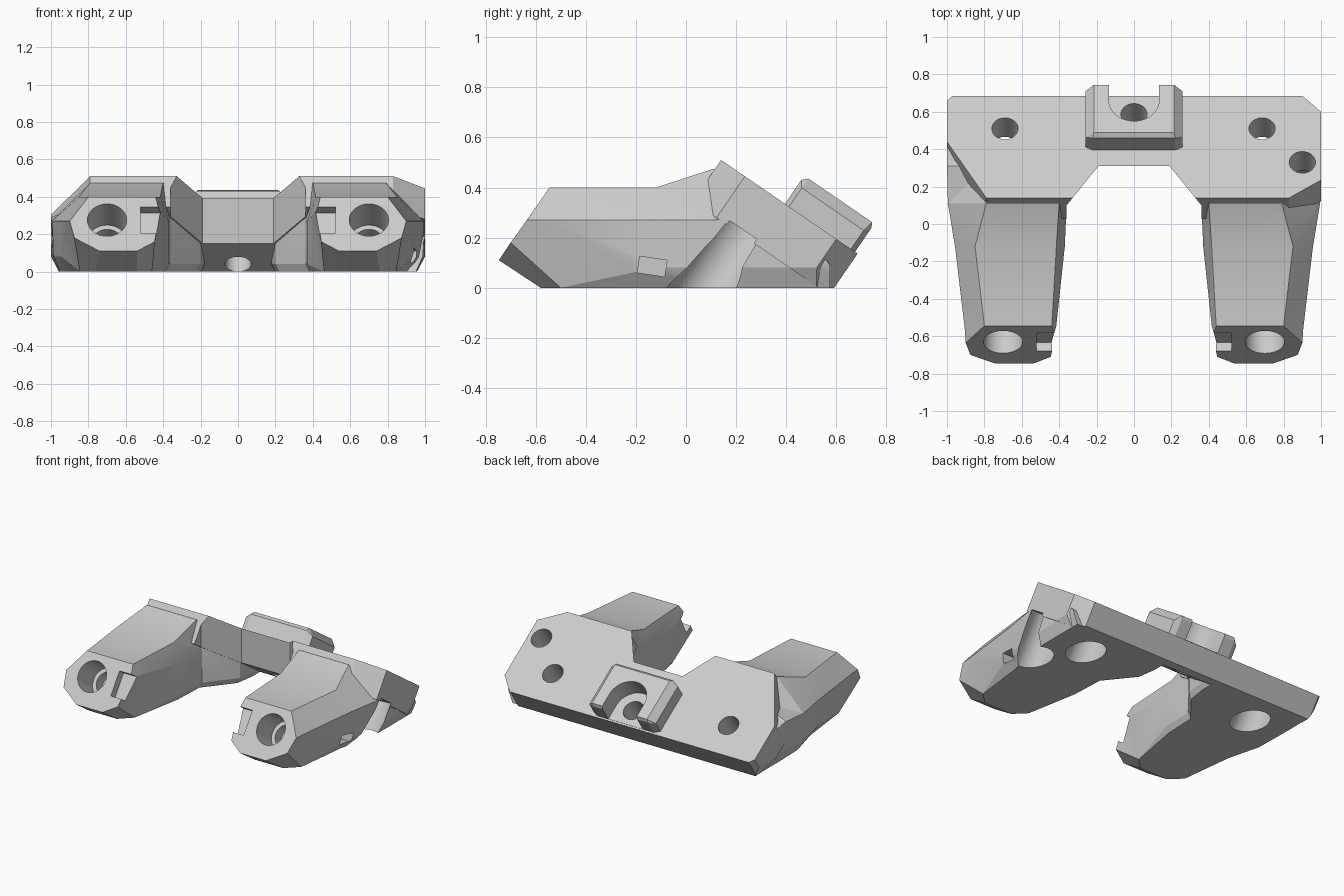
import bpy, bmesh, math
from mathutils import Vector, Matrix

if "Cube" in bpy.data.objects:
    bpy.data.objects.remove(bpy.data.objects["Cube"], do_unlink=True)

grey = bpy.data.materials.new("light_grey")
grey.use_nodes = True
grey.diffuse_color = (0.6, 0.6, 0.6, 1)
grey.node_tree.nodes["Principled BSDF"].inputs["Base Color"].default_value = (0.6, 0.6, 0.6, 1)

# Sloped frame: x across, y down the plate, z along its normal
C, S = 0.825, 0.566
PLATE = Matrix(((1, 0, 0, 0), (0, C, S, 0.14), (0, -S, C, 0.51), (0, 0, 0, 1)))


def down(y):
    """Distance down the plate for a plan position y."""
    return (y - 0.14) / C


def finish(name, bm, matrix=None):
    if matrix:
        bm.transform(matrix)
    bmesh.ops.recalc_face_normals(bm, faces=bm.faces[:])
    mesh = bpy.data.meshes.new(name)
    bm.to_mesh(mesh)
    bm.free()
    mesh.materials.append(grey)
    ob = bpy.data.objects.new(name, mesh)
    bpy.context.collection.objects.link(ob)
    return ob


def hull(name, points, matrix=None):
    bm = bmesh.new()
    for p in points:
        bm.verts.new(p)
    res = bmesh.ops.convex_hull(bm, input=bm.verts[:])
    loose = [v for v in bm.verts if not v.link_faces]
    bmesh.ops.delete(bm, geom=loose, context='VERTS')
    bmesh.ops.dissolve_limit(bm, angle_limit=0.01, verts=bm.verts[:], edges=bm.edges[:])
    return finish(name, bm, matrix)


def box(name, lo, hi, matrix=None):
    return hull(name, [(x, y, z) for x in (lo[0], hi[0]) for y in (lo[1], hi[1])
                       for z in (lo[2], hi[2])], matrix)


def prism(name, outline, z0, z1, matrix=None):
    bm = bmesh.new()
    face = bm.faces.new([bm.verts.new((x, y, z0)) for x, y in outline])
    ext = bmesh.ops.extrude_face_region(bm, geom=[face])
    bmesh.ops.translate(bm, vec=(0, 0, z1 - z0),
                        verts=[g for g in ext["geom"] if isinstance(g, bmesh.types.BMVert)])
    return finish(name, bm, matrix)


def cylinder(name, x, y, r, z0, z1, matrix):
    turn = [2 * math.pi * i / 40 for i in range(40)]
    return prism(name, [(x + r * math.cos(a), y + r * math.sin(a)) for a in turn], z0, z1, matrix)


def loft(name, rings, side):
    bm = bmesh.new()
    loops = [[bm.verts.new((side * x, y, z)) for x, y, z in ring] for ring in rings]
    for a, b in zip(loops, loops[1:]):
        for i in range(len(a)):
            j = (i + 1) % len(a)
            bm.faces.new((a[i], a[j], b[j], b[i]))
    bm.faces.new(loops[0])
    bm.faces.new(loops[-1])
    bmesh.ops.triangulate(bm, faces=[f for f in bm.faces if len(f.verts) == 4])
    return finish(name, bm)


def combine(target, other, operation):
    mod = target.modifiers.new("join", 'BOOLEAN')
    mod.operation, mod.solver, mod.object = operation, 'EXACT', other
    bpy.context.view_layer.objects.active = target
    bpy.ops.object.modifier_apply(modifier=mod.name)
    bpy.data.objects.remove(other, do_unlink=True)


# Sloped back plate with clipped corners
outline = [(-1, .66), (-.97, .685), (.9, .685), (1, .6), (1, .235), (.83, .14), (-.79, .14), (-1, .44)]
bracket = hull("bracket", [(x, down(y), w) for x, y in outline for w in (0, -0.2)], PLATE)


# Legs: slanted octagonal end, then sections running back under the plate
def section(y, top, mid, low, top_out, out, base_out, base_in, inner, top_in):
    return [(top_out, y, top), (out, y, mid), (out - 0.01, y, low), (base_out, y, 0),
            (base_in, y, 0), (inner, y, low * 0.5), (inner, y, mid), (top_in, y, top)]


end = [(.80, -.545, .40), (.90, -.635, .27), (.875, -.70, .18), (.74, -.747, .11),
       (.54, -.747, .11), (.445, -.71, .16), (.42, -.60, .32), (.44, -.545, .40)]
toe = [(.805, -.5, .40), (.905, -.56, .27), (.845, -.5, 0), (.76, -.58, 0),
       (.54, -.58, 0), (.46, -.5, 0), (.415, -.54, .32), (.437, -.5, .40)]
rings = [end, toe,
         section(-.12, .40, .27, .08, .85, .957, .89, .39, .37, .415),
         section(.11, .475, .27, .08, .79, .995, .95, .38, .36, .40),
         section(.31, .375, .29, .08, .79, 1, .955, .22, .2, .24),
         section(.44, .29, .27, .08, .79, 1, .955, .2, .18, .22),
         section(.575, .1, .09, .06, .79, .99, .955, .2, .18, .22)]
for side in (-1, 1):
    combine(bracket, loft("leg", rings, side), 'UNION')

# Gap between the legs
gap = [(-.36, -1), (.36, -1), (.36, .1), (.19, .31), (-.19, .31), (-.36, .1)]
combine(bracket, prism("gap", gap, -1, 1), 'DIFFERENCE')

# Centre mount with chamfered rim and a U-shaped slot
v0, v1 = 0.309, 0.648
mount = hull("mount", [(s * u, v, w) for s in (-1, 1) for u, a, b, w in
                       ((.26, v0 + .02, v1 - .02, -.05), (.22, v0, v1, -.05),
                        (.26, v0 + .02, v1 - .02, .09), (.22, v0, v1, .115),
                        (.215, v0 + .02, v1 - .01, .136))
                       for v in (a, b)], PLATE)
arc = [math.pi + math.pi * i / 20 for i in range(21)]
vc = down(0.585)
slot = [(.135 * math.cos(a), vc + .135 * math.sin(a)) for a in arc] + [(.135, 1), (-.135, 1)]
combine(mount, prism("slot", slot, 0.002, 0.5, PLATE), 'DIFFERENCE')
combine(bracket, mount, 'UNION')

# Trim everything below the base and chamfer the lower outer edges
combine(bracket, box("ground_trim", (-2, -2, -1), (2, 2, 0)), 'DIFFERENCE')
for s in (-1, 1):
    wedge = [(s * x, y, z) for x, z in ((1.01, .1), (.955, -.005), (1.1, -.005)) for y in (.1, .9)]
    combine(bracket, hull("edge_trim", wedge), 'DIFFERENCE')

# Screw holes through the plate, counterbored from below
for x, y, bored in ((-.69, .51, True), (.685, .51, True), (.9, .33, True), (0, .585, False)):
    combine(bracket, cylinder("screw_hole", x, down(y), .07, -.5, .1, PLATE), 'DIFFERENCE')
    if bored:
        combine(bracket, cylinder("counterbore", x, down(y), .12, -.9, -.18, PLATE), 'DIFFERENCE')

# Stepped bores and side catches in the leg ends
for s in (-1, 1):
    # End frame: x across, y up the end face, z outward
    END = Matrix(((1, 0, 0, s * .7), (0, S, -C, -.63), (0, C, S, .275), (0, 0, 0, 1)))
    combine(bracket, cylinder("bore", 0, 0, .105, -.2, .1, END), 'DIFFERENCE')
    combine(bracket, cylinder("bore_step", 0, 0, .078, -.28, -.15, END), 'DIFFERENCE')
    xs = sorted((-s * .18, -s * .4))
    combine(bracket, box("catch", (xs[0], -.085, -.055), (xs[1], .085, .1), END), 'DIFFERENCE')

# Small tilted window in the left leg's outer side
tilt = Matrix.Translation((.94, -.135, .085)) @ Matrix.Rotation(-0.15, 4, 'X')
combine(bracket, box("side_window", (-.1, -.055, -.033), (.1, .055, .033), tilt), 'DIFFERENCE')

for ob in bpy.context.selected_objects:
    ob.select_set(False)
bracket.select_set(True)
bpy.context.view_layer.objects.active = bracket
bpy.ops.object.shade_smooth_by_angle(angle=math.radians(20))
